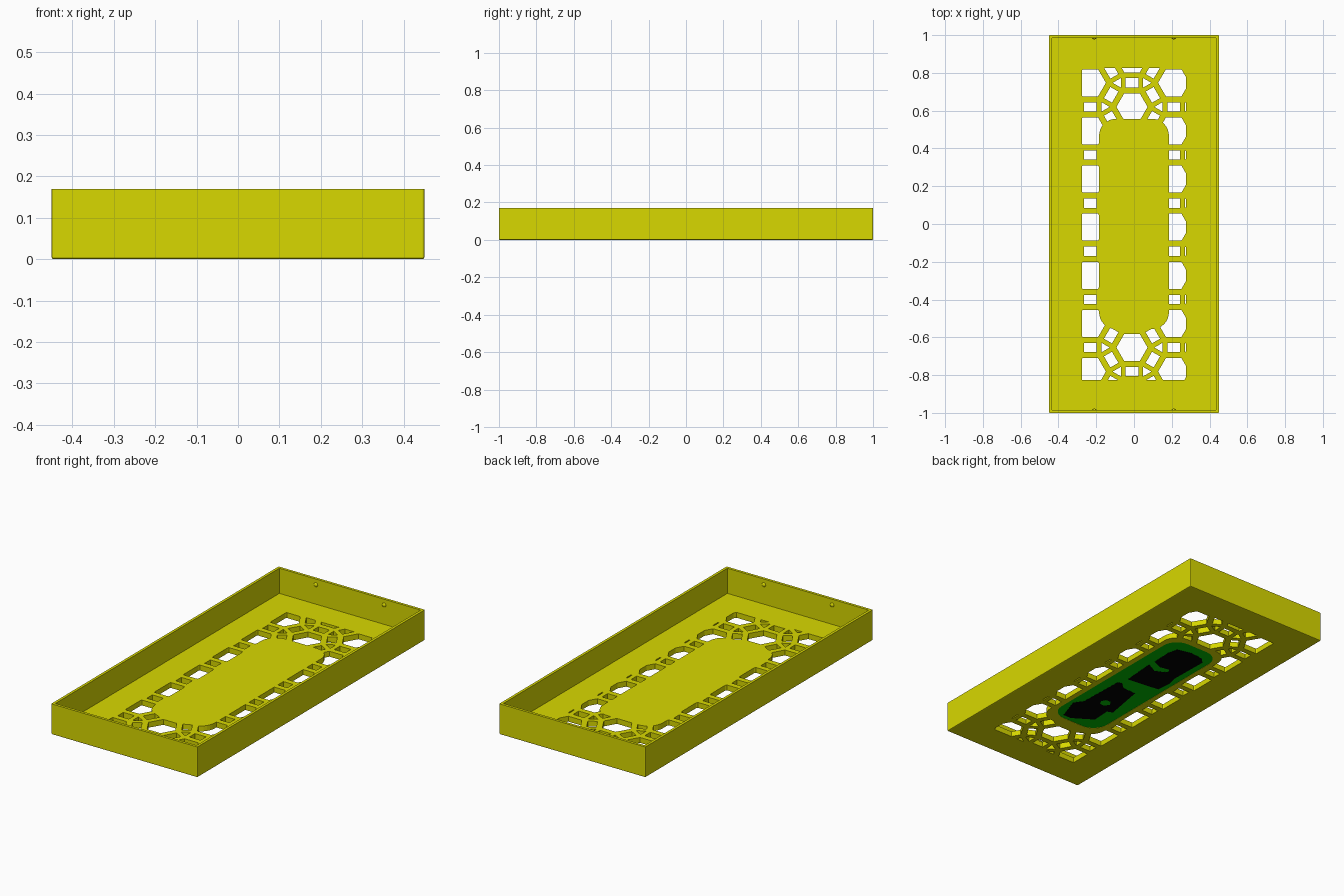
import bpy, bmesh
from math import sin, cos, pi, radians, sqrt

if "Cube" in bpy.data.objects:
    bpy.data.objects.remove(bpy.data.objects["Cube"], do_unlink=True)


def material(name, rgb):
    m = bpy.data.materials.new(name)
    m.use_nodes = True
    m.diffuse_color = (*rgb, 1)
    bsdf = next(n for n in m.node_tree.nodes if n.type == 'BSDF_PRINCIPLED')
    bsdf.inputs["Base Color"].default_value = (*rgb, 1)
    return m


YELLOW = material("mustard yellow", (0.69, 0.69, 0.0))
GREEN = material("green", (0.0, 0.5, 0.0))
BLACK = material("black", (0.0, 0.0, 0.0))


def finish(name, bm, mat):
    bmesh.ops.recalc_face_normals(bm, faces=bm.faces)
    me = bpy.data.meshes.new(name)
    bm.to_mesh(me)
    bm.free()
    me.materials.append(mat)
    ob = bpy.data.objects.new(name, me)
    bpy.context.collection.objects.link(ob)
    return ob


def add_prism(bm, pts, z0, z1):
    f = bm.faces.new([bm.verts.new((x, y, z0)) for x, y in pts])
    ext = bmesh.ops.extrude_face_region(bm, geom=[f], use_keep_orig=True)["geom"]
    bmesh.ops.translate(bm, vec=(0, 0, z1 - z0),
                        verts=[v for v in ext if isinstance(v, bmesh.types.BMVert)])


def prism(name, pts, z0, z1, mat):
    bm = bmesh.new()
    add_prism(bm, pts, z0, z1)
    return finish(name, bm, mat)


def rect(hx, hy):
    return [(-hx, -hy), (hx, -hy), (hx, hy), (-hx, hy)]


def rounded_rect(hx, hy, r, cy=0.0, steps=8):
    pts = []
    for q, (sx, sy) in enumerate([(1, 1), (-1, 1), (-1, -1), (1, -1)]):
        for i in range(steps + 1):
            a = (q + i / steps) * pi / 2
            pts.append((sx * (hx - r) + r * cos(a), cy + sy * (hy - r) + r * sin(a)))
    return pts


def boolean(ob, tool, operation):
    mod = ob.modifiers.new("cut", 'BOOLEAN')
    mod.operation, mod.solver, mod.object = operation, 'EXACT', tool
    bpy.context.view_layer.objects.active = ob
    bpy.ops.object.modifier_apply(modifier=mod.name)
    bpy.data.objects.remove(tool, do_unlink=True)


# Tray shell with softened lower and corner edges
HX, HY, H, WALL, FLOOR = 0.45, 1.0, 0.17, 0.015, 0.03
bm = bmesh.new()
add_prism(bm, rect(HX, HY), 0, H)
edges = [e for e in bm.edges if min(v.co.z for v in e.verts) < H / 2]
bmesh.ops.bevel(bm, geom=edges, offset=0.005, segments=2, profile=0.5, affect='EDGES')
tray = finish("tray", bm, YELLOW)
boolean(tray, prism("hollow", rect(HX - WALL, HY - WALL), FLOOR, H + 0.1, YELLOW), 'DIFFERENCE')

# Lattice openings: hexagons, with rectangles and triangles between them
PITCH, CX, CY = 0.2548, -0.0106, 0.62
HEX_R, TRI_R, SQ_W, SQ_H = 0.0825, 0.029, 0.034, 0.0245


def ngon(cx, cy, r, n, start):
    return [(cx + r * cos(start + 2 * pi * i / n), cy + r * sin(start + 2 * pi * i / n))
            for i in range(n)]


bm = bmesh.new()
for col in range(-2, 3):
    for row in range(-8, 3):
        x = CX + col * PITCH * sqrt(3) / 2
        y = CY + (row + 0.5 * (col % 2)) * PITCH
        add_prism(bm, ngon(x, y, HEX_R, 6, 0), -0.05, 0.08)
        for deg in (30, 90, 150):
            a = radians(deg)
            mx, my = x + PITCH / 2 * cos(a), y + PITCH / 2 * sin(a)
            add_prism(bm, [(mx + v * cos(a) - u * sin(a), my + v * sin(a) + u * cos(a))
                           for u, v in rect(SQ_W, SQ_H)], -0.05, 0.08)
        for deg in (0, 60):
            a = radians(deg)
            d = PITCH / sqrt(3)
            add_prism(bm, ngon(x + d * cos(a), y + d * sin(a), TRI_R, 3, a + pi), -0.05, 0.08)
openings = finish("openings", bm, YELLOW)
boolean(openings, prism("limit", rect(0.276, 0.826), -0.03, 0.06, YELLOW), 'INTERSECT')
boolean(openings, prism("solid_middle", rounded_rect(0.185, 0.557, 0.09), -0.1, 0.1, YELLOW),
        'DIFFERENCE')
boolean(tray, openings, 'DIFFERENCE')

# Shallow pocket underneath, holding the green panel
panel_outline = rounded_rect(0.155, 0.51, 0.09, cy=0.01)
boolean(tray, prism("pocket", panel_outline, -0.02, 0.005, YELLOW), 'DIFFERENCE')
prism("underside_panel", panel_outline, 0.001, 0.0055, GREEN)

# Black irregular patches on the panel
patch_a = [(.087, -.475), (.132, -.343), (.097, -.294), (.089, -.026), (.066, -.021),
           (.024, -.055), (-.055, -.058), (-.096, -.288), (-.065, -.30), (-.07, -.406),
           (.038, -.475)]
patch_b = [(.069, .032), (.083, .225), (.02, .19), (-.035, .215), (-.045, .235), (-.03, .25),
           (.02, .24), (.08, .265), (.085, .38), (.071, .44), (-.01, .46), (-.09, .45),
           (-.12, .42), (-.115, .194), (-.129, .143), (-.122, .054)]
prism("black_patch_front", patch_a, 0.0002, 0.003, BLACK)
prism("black_patch_back", patch_b, 0.0002, 0.003, BLACK)
prism("green_spot", ngon(0, -0.235, 0.03, 6, 0), 0.0, 0.002, GREEN)

# Snap bumps inside the end walls, slightly flattened
for sx, side in ((-1, "right"), (1, "left")):
    for sy, end in ((-1, "front"), (1, "back")):
        bm = bmesh.new()
        bmesh.ops.create_uvsphere(bm, u_segments=16, v_segments=10, radius=0.012)
        bmesh.ops.scale(bm, vec=(1, 0.7, 1), verts=bm.verts)
        for f in bm.faces:
            f.smooth = True
        bump = finish(f"snap_bump_{end}_{side}", bm, YELLOW)
        bump.location = (sx * 0.21, sy * 0.986, 0.138)
